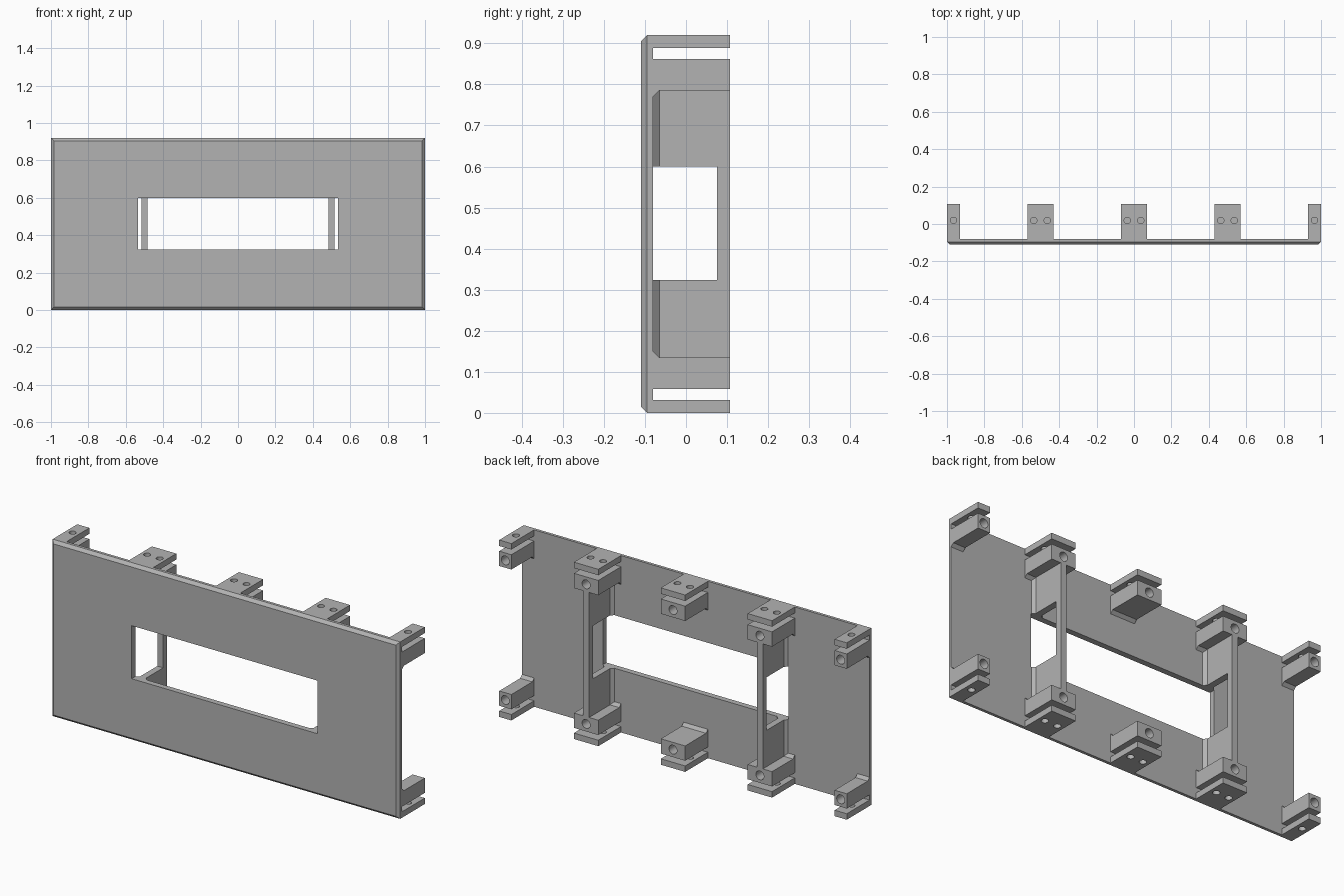
import bpy, bmesh
from mathutils import Matrix, Vector

cube = bpy.data.objects.get("Cube")
if cube:
    bpy.data.objects.remove(cube, do_unlink=True)

HEIGHT = 0.92
BACK, REAR = -0.08, 0.107        # back of the plate, rear end of the mounts
CHAMFER = 0.015
SILL, HEAD = 0.324, 0.60         # bottom and top of the opening

grey = bpy.data.materials.new("plain_grey")
grey.use_nodes = True
colour = (0.45, 0.45, 0.45, 1)
grey.diffuse_color = colour
grey.node_tree.nodes["Principled BSDF"].inputs["Base Color"].default_value = colour


def finish(name, bm):
    bmesh.ops.recalc_face_normals(bm, faces=bm.faces)
    mesh = bpy.data.meshes.new(name)
    bm.to_mesh(mesh)
    bm.free()
    mesh.materials.append(grey)
    obj = bpy.data.objects.new(name, mesh)
    bpy.context.collection.objects.link(obj)
    return obj


def prism(name, points, direction):
    """Closed outline swept along a direction."""
    bm = bmesh.new()
    face = bm.faces.new([bm.verts.new(p) for p in points])
    swept = bmesh.ops.extrude_face_region(bm, geom=[face])
    verts = [v for v in swept["geom"] if isinstance(v, bmesh.types.BMVert)]
    bmesh.ops.translate(bm, verts=verts, vec=Vector(direction))
    return finish(name, bm)


def box(name, x0, x1, y0, y1, z0, z1):
    outline = [(x0, y0, z0), (x1, y0, z0), (x1, y1, z0), (x0, y1, z0)]
    return prism(name, outline, (0, 0, z1 - z0))


def rod(centre, radius, length, axis):
    bm = bmesh.new()
    turn = Matrix.Rotation(1.5707963, 4, "X") if axis == "Y" else Matrix()
    bmesh.ops.create_cone(bm, cap_ends=True, segments=32, radius1=radius, radius2=radius,
                          depth=length, matrix=Matrix.Translation(centre) @ turn)
    return finish("cutter", bm)


def cut(obj, cutters):
    """Subtract the cutters, bake the result and drop the cutters."""
    for cutter in cutters:
        mod = obj.modifiers.new("cut", "BOOLEAN")
        mod.operation, mod.solver, mod.object = "DIFFERENCE", "EXACT", cutter
    graph = bpy.context.evaluated_depsgraph_get()
    baked = bpy.data.meshes.new_from_object(obj.evaluated_get(graph))
    obj.modifiers.clear()
    obj.data = baked
    for cutter in cutters:
        bpy.data.objects.remove(cutter, do_unlink=True)


def flip_to_top(obj):
    obj.data.transform(Matrix.Translation((0, 0, HEIGHT)) @ Matrix.Diagonal((1, 1, -1, 1)))
    obj.data.flip_normals()


# Front plate with chamfered front edges and a central opening
plate = box("front_plate", -1, 1, -0.11, BACK, 0, HEIGHT)
bm = bmesh.new()
bm.from_mesh(plate.data)
front = [e for e in bm.edges if all(v.co.y < -0.1 for v in e.verts)]
bmesh.ops.bevel(bm, geom=front, offset=CHAMFER, segments=1, affect="EDGES")
bm.to_mesh(plate.data)
bm.free()
cut(plate, [box("cutter", -0.535, 0.535, -0.2, 0, SILL, HEAD)])

# Mounts along both long edges: a drilled tab, a slot, and a drilled block
mounts = [("right_end", -1, -0.93, [-0.965]),
          ("right_inner", -0.57, -0.43, [-0.536, -0.464]),
          ("middle", -0.07, 0.07, [-0.036, 0.036]),
          ("left_inner", 0.43, 0.57, [0.464, 0.536]),
          ("left_end", 0.93, 1, [0.965])]
block_profile = [(BACK, 0.058), (REAR, 0.058), (REAR, 0.135),
                 (BACK + CHAMFER, 0.135), (BACK, 0.135 + CHAMFER)]
for level in ("bottom", "top"):
    for name, x0, x1, holes in mounts:
        tab = box(f"{level}_{name}_tab", x0, x1, BACK, REAR, 0, 0.031)
        cut(tab, [rod((x, 0.019, 0.015), 0.017, 0.1, "Z") for x in holes])
        block = prism(f"{level}_{name}_block", [(x0, y, z) for y, z in block_profile],
                      (x1 - x0, 0, 0))
        cut(block, [rod(((x0 + x1) / 2, REAR, 0.097), 0.023, 0.3, "Y")])
        if level == "top":
            flip_to_top(tab)
            flip_to_top(block)

# Upright webs between the inner mounts, flared at the plate, with a window
half = 0.017
for side, x in (("right", -0.5), ("left", 0.5)):
    edge = [(half + CHAMFER, BACK), (half, BACK + CHAMFER), (half, REAR)]
    outline = [(x + w, y, 0.135) for w, y in edge]
    outline += [(x - w, y, 0.135) for w, y in reversed(edge)]
    web = prism(f"{side}_web", outline, (0, 0, HEIGHT - 0.27))
    cut(web, [box("cutter", x - 0.1, x + 0.1, -0.2, 0.075, SILL, HEAD)])

# Smooth the round holes while keeping the edges crisp
bpy.ops.object.select_all(action="DESELECT")
for obj in bpy.context.collection.objects:
    if obj.type == "MESH" and grey.name in obj.data.materials:
        obj.select_set(True)
        bpy.context.view_layer.objects.active = obj
bpy.ops.object.shade_smooth_by_angle()
